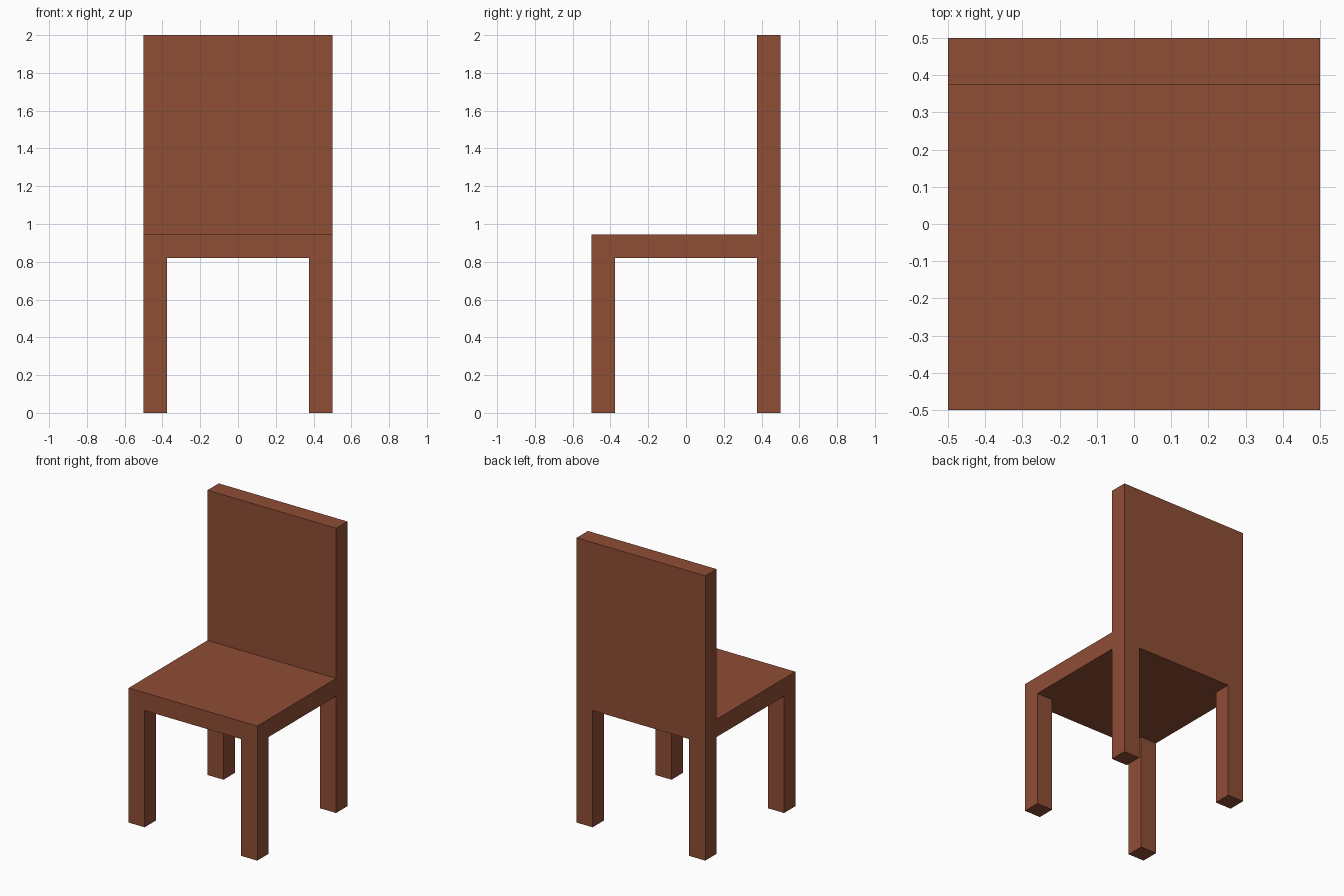
import bpy

cube = bpy.data.objects.get("Cube")
if cube:
    bpy.data.objects.remove(cube, do_unlink=True)

HALF = 0.5          # half width and depth of the chair
THICK = 0.125       # thickness of legs, seat and backrest
SEAT_TOP = 0.945
SEAT_BOTTOM = SEAT_TOP - THICK
HEIGHT = 2.0

wood = bpy.data.materials.new("reddish_brown_wood")
wood.use_nodes = True
colour = (0.275, 0.075, 0.036, 1.0)
wood.diffuse_color = colour
wood.node_tree.nodes["Principled BSDF"].inputs["Base Color"].default_value = colour


def box(name, low, high):
    """Add a flat-sided box between two opposite corners."""
    centre = [(a + b) / 2 for a, b in zip(low, high)]
    bpy.ops.mesh.primitive_cube_add(size=1, location=centre)
    obj = bpy.context.object
    obj.name = name
    obj.scale = [b - a for a, b in zip(low, high)]
    bpy.ops.object.transform_apply(location=False, rotation=False, scale=True)
    obj.data.materials.append(wood)
    return obj


# Seat slab
box("seat", (-HALF, -HALF, SEAT_BOTTOM), (HALF, HALF, SEAT_TOP))

# Backrest panel, standing on the rear edge of the seat
box("backrest", (-HALF, HALF - THICK, SEAT_TOP), (HALF, HALF, HEIGHT))

# Four square legs, flush with the seat corners
inner = HALF - THICK
for side, x in (("right", -HALF), ("left", inner)):
    for end, y in (("front", -HALF), ("back", inner)):
        box(f"{end}_{side}_leg", (x, y, 0), (x + THICK, y + THICK, SEAT_BOTTOM))
